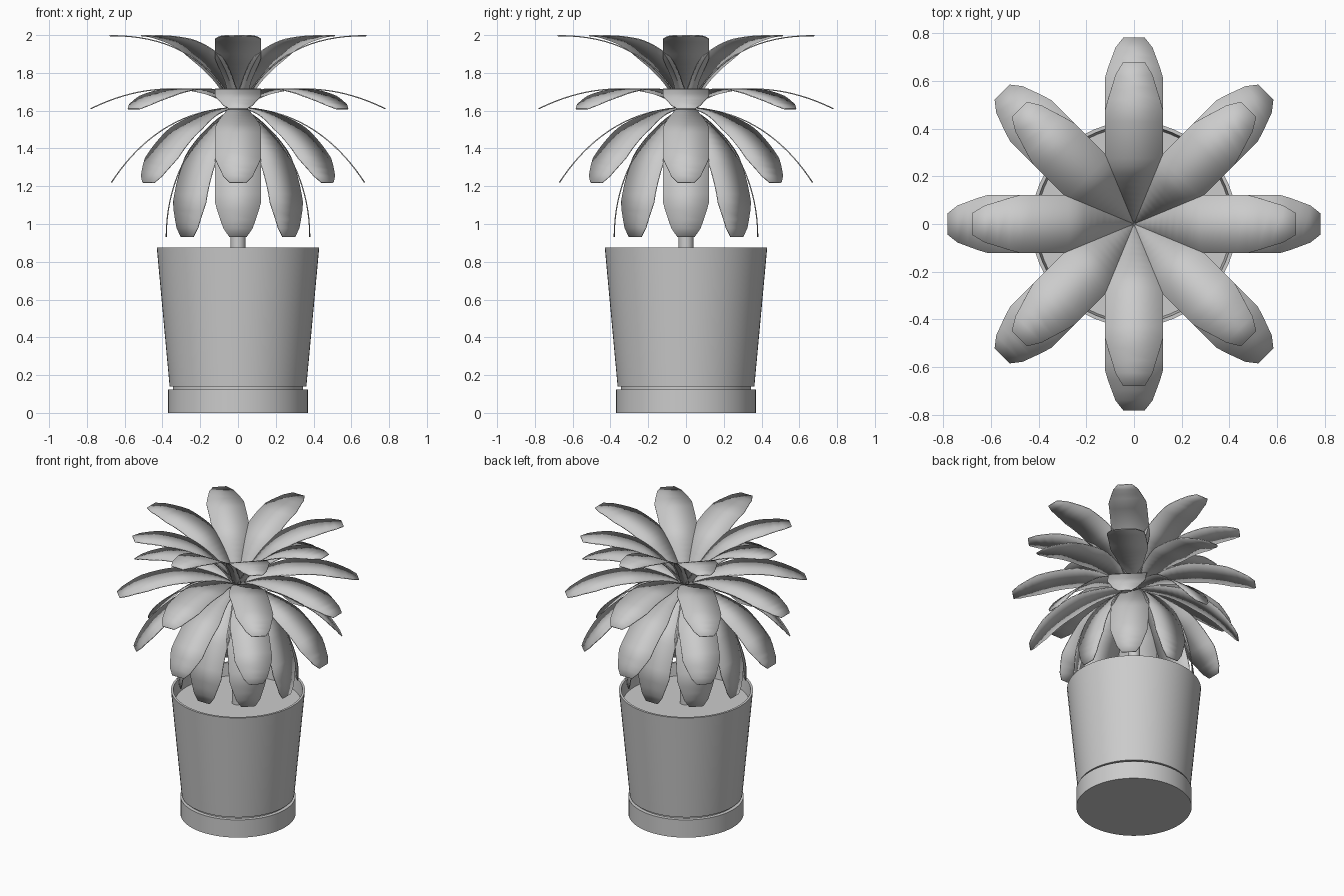
import bpy, bmesh, math
from mathutils import Vector
from mathutils.geometry import interpolate_bezier

cube = bpy.data.objects.get("Cube")
if cube:
    bpy.data.objects.remove(cube, do_unlink=True)

grey = bpy.data.materials.new("plain_grey")
grey.use_nodes = True
grey.diffuse_color = (0.6, 0.6, 0.6, 1)
grey.node_tree.nodes["Principled BSDF"].inputs["Base Color"].default_value = (0.6, 0.6, 0.6, 1)


def finish(name, bm, angle):
    """Turn a bmesh into a grey object with smooth shading and sharp edges."""
    mesh = bpy.data.meshes.new(name)
    bmesh.ops.recalc_face_normals(bm, faces=bm.faces)
    bm.to_mesh(mesh)
    bm.free()
    mesh.materials.append(grey)
    obj = bpy.data.objects.new(name, mesh)
    bpy.context.collection.objects.link(obj)
    bpy.ops.object.select_all(action='DESELECT')
    obj.select_set(True)
    bpy.context.view_layer.objects.active = obj
    bpy.ops.object.shade_smooth_by_angle(angle=math.radians(angle))
    return obj


def lathe(name, profile, steps=64):
    """Spin an (r, z) profile that starts and ends on the axis."""
    bm = bmesh.new()
    verts = [bm.verts.new((r, 0, z)) for r, z in profile]
    edges = [bm.edges.new(pair) for pair in zip(verts, verts[1:])]
    bmesh.ops.spin(bm, geom=verts + edges, axis=(0, 0, 1), cent=(0, 0, 0),
                   angle=math.tau, steps=steps, use_duplicate=False)
    bmesh.ops.remove_doubles(bm, verts=bm.verts, dist=0.0005)
    return finish(name, bm, 30)


# Pot with saucer, soil and stem
lathe("saucer", [(0, 0), (0.37, 0), (0.37, 0.125), (0.34, 0.125), (0, 0.125)])
lathe("pot_foot", [(0, 0.12), (0.345, 0.12), (0.345, 0.15), (0, 0.15)])
lathe("pot", [(0, 0.14), (0.362, 0.14), (0.43, 0.875), (0.415, 0.875), (0.405, 0.77), (0, 0.77)])
lathe("soil", [(0, 0.76), (0.406, 0.76), (0.406, 0.785), (0, 0.785)])
lathe("stem", [(0, 0.78), (0.04, 0.78), (0.04, 1.61), (0, 1.61)], 24)

# Leaf outline: distance along the leaf and half width
OUTLINE = [(0, 0.03), (0.25, 0.07), (0.48, 0.122), (0.81, 0.122), (0.95, 0.078), (1, 0.045)]


def half_width(t):
    for (t0, w0), (t1, w1) in zip(OUTLINE, OUTLINE[1:]):
        if t <= t1:
            return w0 + (w1 - w0) * (t - t0) / (t1 - t0)
    return OUTLINE[-1][1]


# Each tier is a curved midrib given by four control points (radius, height)
TIERS = {
    "top_leaf": [(0, 1.6), (0.12, 1.82), (0.3, 2.0), (0.68, 1.997)],
    "upper_leaf": [(0, 1.61), (0.2, 1.75), (0.5, 1.75), (0.78, 1.61)],
    "middle_leaf": [(0, 1.615), (0.3, 1.615), (0.52, 1.45), (0.67, 1.22)],
    "lower_leaf": [(0, 1.61), (0.22, 1.52), (0.38, 1.25), (0.38, 0.93)],
}
COUNT = 8
SAMPLES = 21

for name, controls in TIERS.items():
    rib = interpolate_bezier(*[Vector((r, 0, z)) for r, z in controls], SAMPLES)
    for i in range(COUNT):
        bm = bmesh.new()
        rows = []
        for k, p in enumerate(rib):
            w = half_width(k / (SAMPLES - 1))
            rows.append([bm.verts.new((p.x, s * w, p.z)) for s in (-1, 1)])
        for a, b in zip(rows, rows[1:]):
            bm.faces.new((a[0], b[0], b[1], a[1]))
        leaf = finish(f"{name}_{i + 1}", bm, 60)
        leaf.rotation_euler.z = math.tau * i / COUNT
        thick = leaf.modifiers.new("thickness", 'SOLIDIFY')
        thick.thickness = 0.006
        thick.offset = 0
